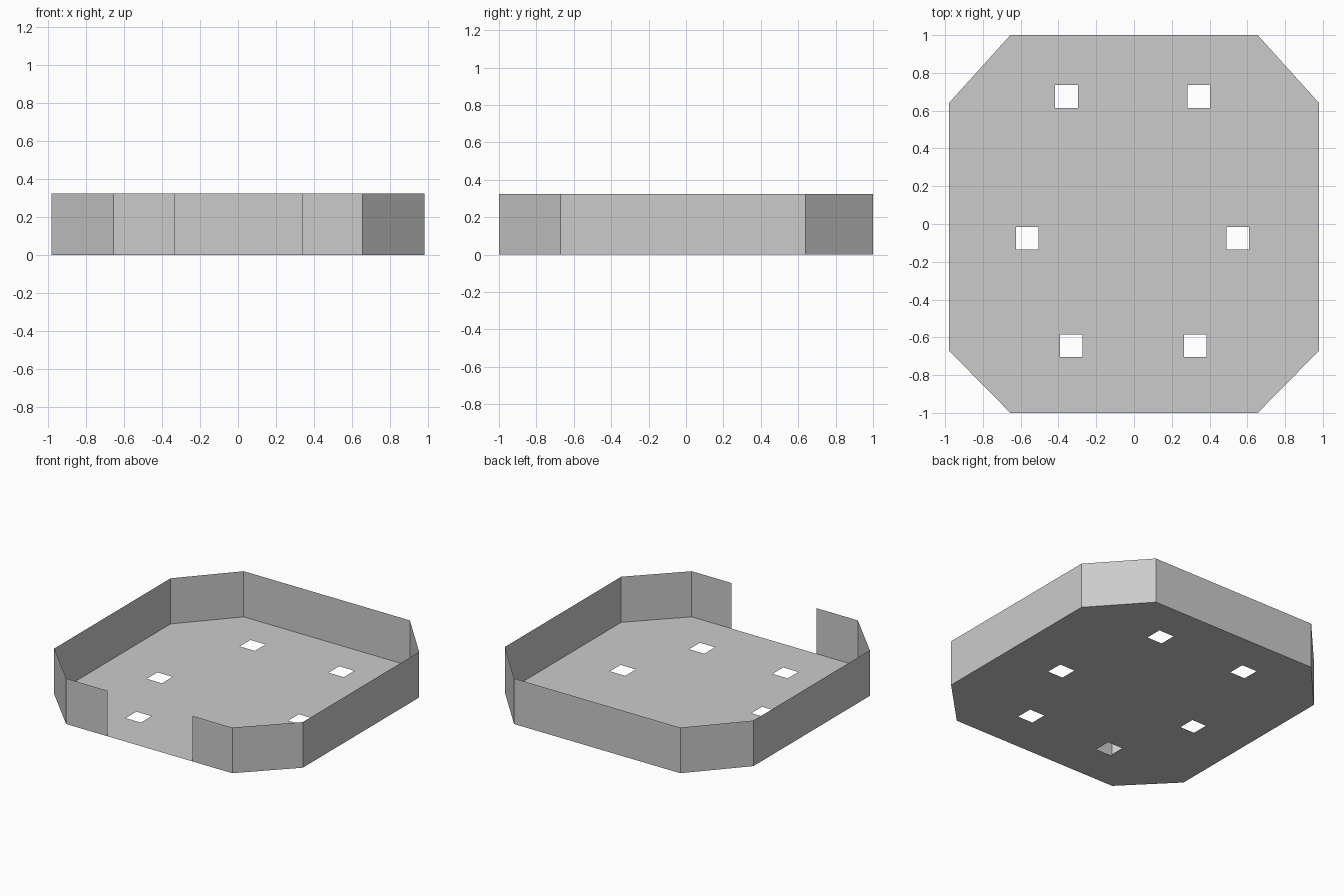
import bpy
import bmesh

if "Cube" in bpy.data.objects:
    bpy.data.objects.remove(bpy.data.objects["Cube"])

HEIGHT = 0.325
HOLE = 0.06  # half size of a floor hole

# Tray outline, running from the right side of the front opening round to the left
right = [(0.655, -1.0), (0.98, -0.67), (0.98, 0.64), (0.655, 1.0)]
outline = right + [(-x, y) for x, y in reversed(right)]
hole_centres = [(-0.357, 0.675), (0.343, 0.675), (-0.565, -0.075),
                (0.55, -0.075), (-0.332, -0.645), (0.325, -0.645)]


def finish(bm, name):
    mesh = bpy.data.meshes.new(name)
    bm.to_mesh(mesh)
    bm.free()
    obj = bpy.data.objects.new(name, mesh)
    bpy.context.collection.objects.link(obj)
    return obj


def add_loop(bm, points):
    verts = [bm.verts.new((x, y, 0)) for x, y in points]
    return [bm.edges.new((a, b)) for a, b in zip(verts, verts[1:] + verts[:1])]


# Floor sheet with six square holes
bm = bmesh.new()
edges = add_loop(bm, outline)
for cx, cy in hole_centres:
    edges += add_loop(bm, [(cx + sx * HOLE, cy + sy * HOLE)
                           for sx, sy in ((-1, -1), (1, -1), (1, 1), (-1, 1))])
bmesh.ops.triangle_fill(bm, use_beauty=True, use_dissolve=False,
                        edges=edges, normal=(0, 0, 1))
for f in bm.faces:
    if f.normal.z < 0:
        f.normal_flip()
finish(bm, "floor")

# Thin wall strip, left open in the middle of the front
bm = bmesh.new()
path = [(0.34, -1.0)] + outline + [(-0.33, -1.0)]
columns = [[bm.verts.new((x, y, z)) for z in (0, HEIGHT)] for x, y in path]
for a, b in zip(columns, columns[1:]):
    bm.faces.new((a[0], b[0], b[1], a[1]))
finish(bm, "side_wall")
